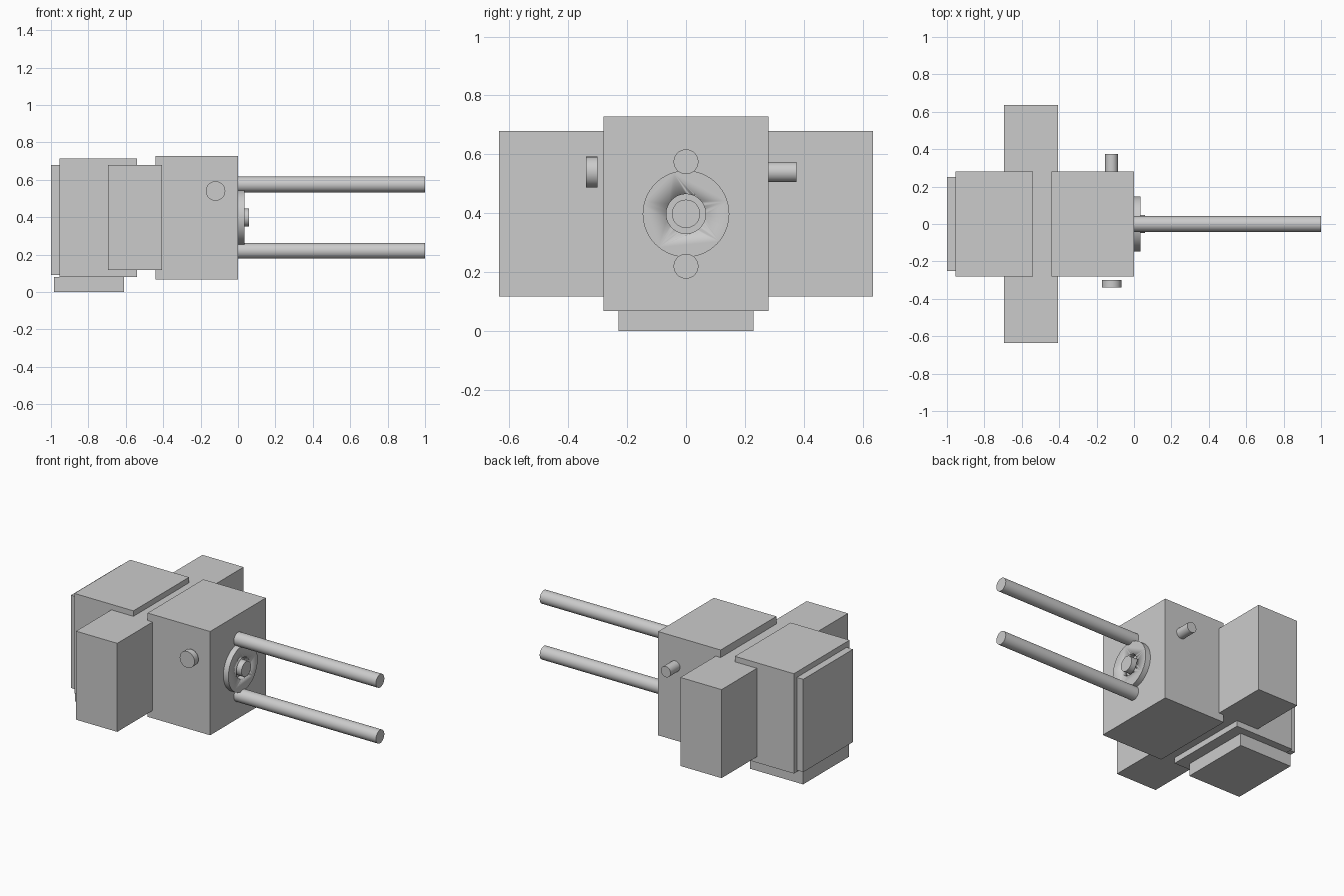
import bpy
import math

if "Cube" in bpy.data.objects:
    bpy.data.objects.remove(bpy.data.objects["Cube"])

grey = bpy.data.materials.new("light grey")
grey.diffuse_color = (0.60, 0.60, 0.60, 1)
grey.use_nodes = True
grey.node_tree.nodes["Principled BSDF"].inputs["Base Color"].default_value = grey.diffuse_color


def box(name, x, y, z):
    """Box from (min, max) ranges on each axis."""
    bpy.ops.mesh.primitive_cube_add(size=1, location=[sum(r) / 2 for r in (x, y, z)])
    ob = bpy.context.object
    ob.name = name
    ob.scale = [r[1] - r[0] for r in (x, y, z)]
    bpy.ops.object.transform_apply(location=False, rotation=False, scale=True)
    ob.data.materials.append(grey)
    return ob


def cylinder(name, axis, span, centre, radius, sides=48):
    """Cylinder along x or y; centre gives the other two coordinates."""
    mid = sum(span) / 2
    if axis == "x":
        loc, rot = (mid, centre[0], centre[1]), (0, math.pi / 2, 0)
    else:
        loc, rot = (centre[0], mid, centre[1]), (math.pi / 2, 0, 0)
    bpy.ops.mesh.primitive_cylinder_add(vertices=sides, radius=radius,
                                        depth=span[1] - span[0], location=loc, rotation=rot)
    ob = bpy.context.object
    ob.name = name
    bpy.ops.object.shade_smooth_by_angle(angle=math.radians(35))
    ob.data.materials.append(grey)
    return ob


# Housing blocks
box("front_block", (-0.44, 0.0), (-0.28, 0.28), (0.068, 0.728))
box("rear_block", (-0.955, -0.54), (-0.28, 0.28), (0.08, 0.715))
box("cross_block", (-0.695, -0.405), (-0.635, 0.635), (0.117, 0.68))
box("back_plate", (-1.0, -0.955), (-0.25, 0.25), (0.09, 0.68))
box("base_plate", (-0.985, -0.61), (-0.23, 0.23), (0.0, 0.08))

# Pair of long rods
for label, z in (("upper", 0.575), ("lower", 0.22)):
    cylinder(label + "_rod", "x", (-0.01, 1.0), (0, z), 0.042)

# Flange with a bore, and the shaft standing in it
flange = cylinder("flange", "x", (0.0, 0.035), (0, 0.398), 0.147, 64)
cutter = cylinder("flange_bore_cutter", "x", (-0.05, 0.1), (0, 0.398), 0.067)
cutter.hide_render = True
cutter.hide_viewport = True
bore = flange.modifiers.new("bore", "BOOLEAN")
bore.operation = "DIFFERENCE"
bore.object = cutter
cylinder("shaft", "x", (0.0, 0.058), (0, 0.398), 0.048)

# Side knob and side stub
cylinder("side_knob", "y", (-0.34, -0.30), (-0.12, 0.54), 0.052)
cylinder("side_stub", "y", (0.27, 0.375), (-0.12, 0.54), 0.034)
